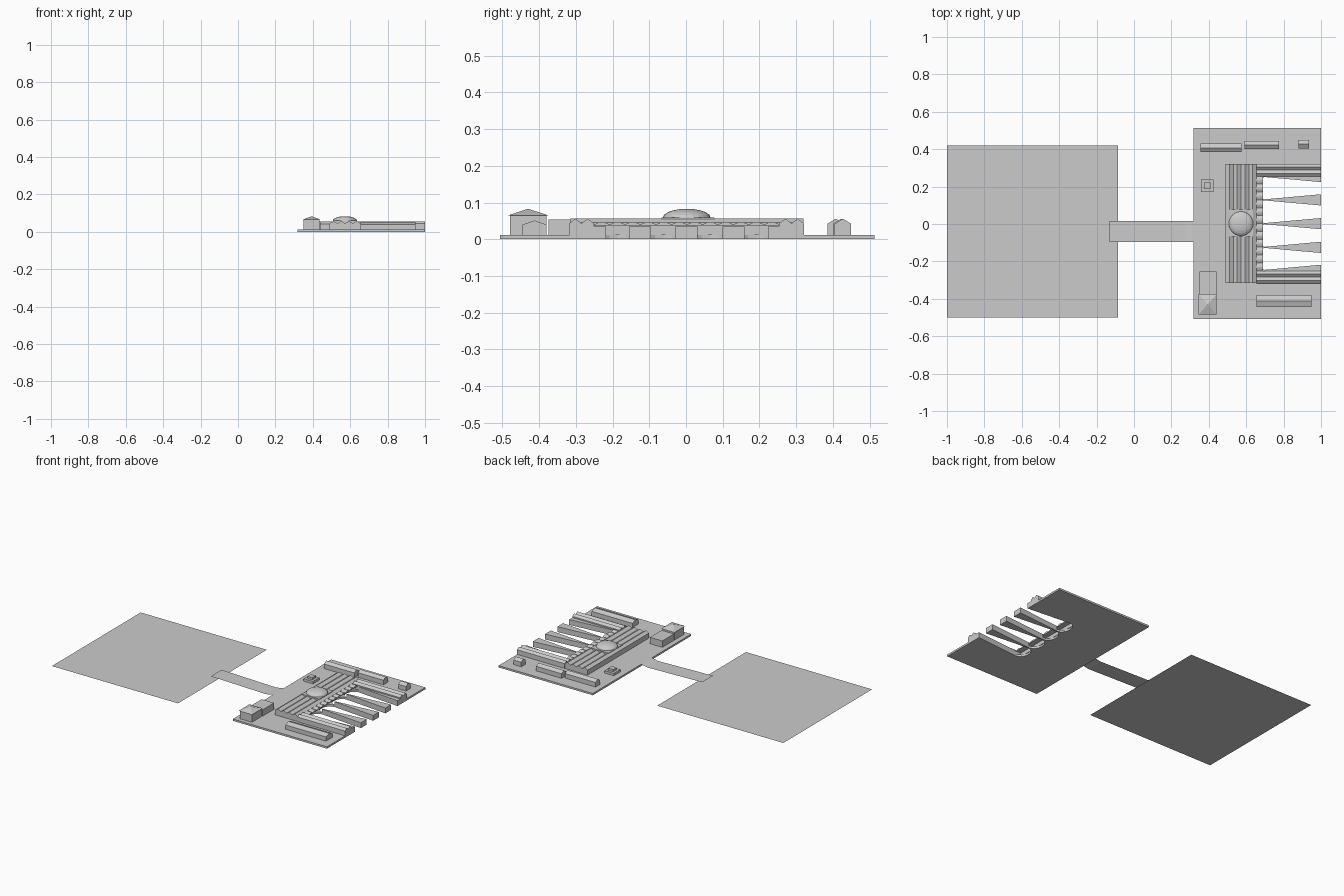
import bpy, bmesh, math

if "Cube" in bpy.data.objects:
    bpy.data.objects.remove(bpy.data.objects["Cube"])


def make(name, verts, faces):
    me = bpy.data.meshes.new(name)
    me.from_pydata(verts, [], faces)
    bm = bmesh.new()
    bm.from_mesh(me)
    bmesh.ops.recalc_face_normals(bm, faces=bm.faces)
    bm.to_mesh(me)
    bm.free()
    ob = bpy.data.objects.new(name, me)
    bpy.context.collection.objects.link(ob)
    return ob


def prism(name, outline, a, b, axis='z'):
    """Extrude a 2D outline from a to b along an axis."""
    place = {'x': lambda p, t: (t, p[0], p[1]),
             'y': lambda p, t: (p[0], t, p[1]),
             'z': lambda p, t: (p[0], p[1], t)}[axis]
    n = len(outline)
    verts = [place(p, t) for t in (a, b) for p in outline]
    faces = [tuple(range(n))[::-1], tuple(range(n, 2 * n))]
    faces += [(i, (i + 1) % n, n + (i + 1) % n, n + i) for i in range(n)]
    return make(name, verts, faces)


def box(name, x0, x1, y0, y1, z0, z1):
    return prism(name, [(x0, y0), (x1, y0), (x1, y1), (x0, y1)], z0, z1)


def gable(name, x0, x1, y0, y1, eave, peak, axis):
    """House-shaped block with its ridge running along the axis."""
    lo, hi, a, b = (y0, y1, x0, x1) if axis == 'x' else (x0, x1, y0, y1)
    return prism(name, [(lo, G), (hi, G), (hi, eave), ((lo + hi) / 2, peak), (lo, eave)], a, b, axis)


G = 0.012  # ground level on top of the quay slab

# water / land plane
make("ground_sheet", [(-1, -.5, .004), (-.085, -.5, .004), (-.085, .42, .004), (-1, .42, .004)], [(0, 1, 2, 3)])

# quay slab with round-headed slips between tapering piers
piers = [-0.125, 0.002, 0.129]
tips = [-0.248] + piers + [0.254]
half = 0.03
outline = [(0.317, -0.507), (1, -0.507)]
for i in range(4):
    lo, hi = tips[i], tips[i + 1]
    outline.append((1, lo + half))
    for k in range(9):
        t = math.pi * k / 8
        m, r = (lo + hi) / 2, (hi - lo) / 2 - 0.003
        outline.append((0.70 - 0.05 * math.sin(t), m - r * math.cos(t)))
    outline.append((1, hi - half))
outline += [(1, 0.513), (0.317, 0.513)]
prism("quay_slab", outline, 0, G)

# raised wedge piers
for c in piers:
    prism("pier", [(0.70, c - .003), (1, c - half), (1, c + half), (0.70, c + .003)], G, 0.035)
prism("pier_south", [(0.70, -.251), (1, -.251), (1, -.218), (0.70, -.245)], G, 0.035)
prism("pier_north", [(0.70, .257), (0.70, .251), (1, .224), (1, .257)], G, 0.035)

# main hall: four parallel gabled roofs
w = 0.165 / 4
for i in range(4):
    gable("hall_bay", 0.49 + i * w, 0.49 + (i + 1) * w, -0.315, 0.32, 0.045, 0.057, 'y')

# scalloped canopy over the slip heads
canopy = [(-0.25, 0.036)]
n = 12
s = 0.505 / n
for i in range(n):
    for k in range(6):
        canopy.append((-0.25 + s * (i + k / 6), 0.040 + 0.007 * math.sin(math.pi * k / 6)))
canopy += [(0.255, 0.040), (0.255, 0.036)]
prism("slip_canopy", canopy, 0.655, 0.69, 'x')

# side sheds along the outer edges of the slips
for y0 in (-0.318, 0.254):
    for i in range(2):
        gable("side_shed", 0.655, 1, y0 + i * .0335, y0 + (i + 1) * .0335, 0.043, 0.056, 'x')

# central crossing block and shallow dome
box("crossing_block", 0.508, 0.637, -0.067, 0.077, G, 0.059)
rings = 5
seg = 24
dv, df = [], []
for j in range(rings):
    a = math.pi / 2 * j / rings
    for k in range(seg):
        t = 2 * math.pi * k / seg
        r = 0.065 * math.cos(a)
        dv.append((0.572 + r * math.cos(t), 0.002 + r * math.sin(t), 0.059 + 0.024 * math.sin(a)))
dv.append((0.572, 0.002, 0.083))
for j in range(rings - 1):
    for k in range(seg):
        l = (k + 1) % seg
        df.append((j * seg + k, j * seg + l, (j + 1) * seg + l, (j + 1) * seg + k))
top = (rings - 1) * seg
df += [(top + k, top + (k + 1) % seg, len(dv) - 1) for k in range(seg)]
make("dome", dv, df)

# approach road, ramping down then flaring into a rounded forecourt
road = [(-.13, .056, .015), (.27, .056, .005), (.31, .056, .0135), (.325, .056, .0135),
        (.34, .065, .0135), (.347, .088, .0135), (.372, .088, .0135)]
road += [(.372 + .056 * math.sin(math.radians(d)), .088 * math.cos(math.radians(d)) + .002, .0135)
         for d in (25, 45, 65, 80, 90)]
rv = [(x, -.04 + sgn * h, z) for x, h, z in road for sgn in (-1, 1)]
make("approach_road", rv, [(2 * i, 2 * i + 2, 2 * i + 3, 2 * i + 1) for i in range(len(road) - 1)])

# outbuildings
gable("north_store_west", 0.355, 0.575, 0.385, 0.43, 0.042, 0.056, 'x')
gable("north_store_middle", 0.59, 0.775, 0.40, 0.445, 0.042, 0.056, 'x')
gable("north_hut", 0.88, 0.935, 0.405, 0.45, 0.042, 0.056, 'x')
gable("south_store", 0.655, 0.95, -0.445, -0.38, 0.04, 0.051, 'x')

# office with pyramid-roofed corner block
box("office_wing", 0.35, 0.44, -0.375, -0.255, G, 0.054)
box("office_tower", 0.35, 0.437, -0.48, -0.38, G, 0.065)
make("tower_roof", [(.345, -.485, .065), (.442, -.485, .065), (.442, -.375, .065), (.345, -.375, .065),
                    (.394, -.43, .083)],
     [(0, 3, 2, 1), (0, 1, 4), (1, 2, 4), (2, 3, 4), (3, 0, 4)])

# small stepped kiosk
box("kiosk_base", 0.357, 0.425, 0.17, 0.238, G, 0.028)
box("kiosk_top", 0.373, 0.409, 0.186, 0.222, 0.028, 0.042)
